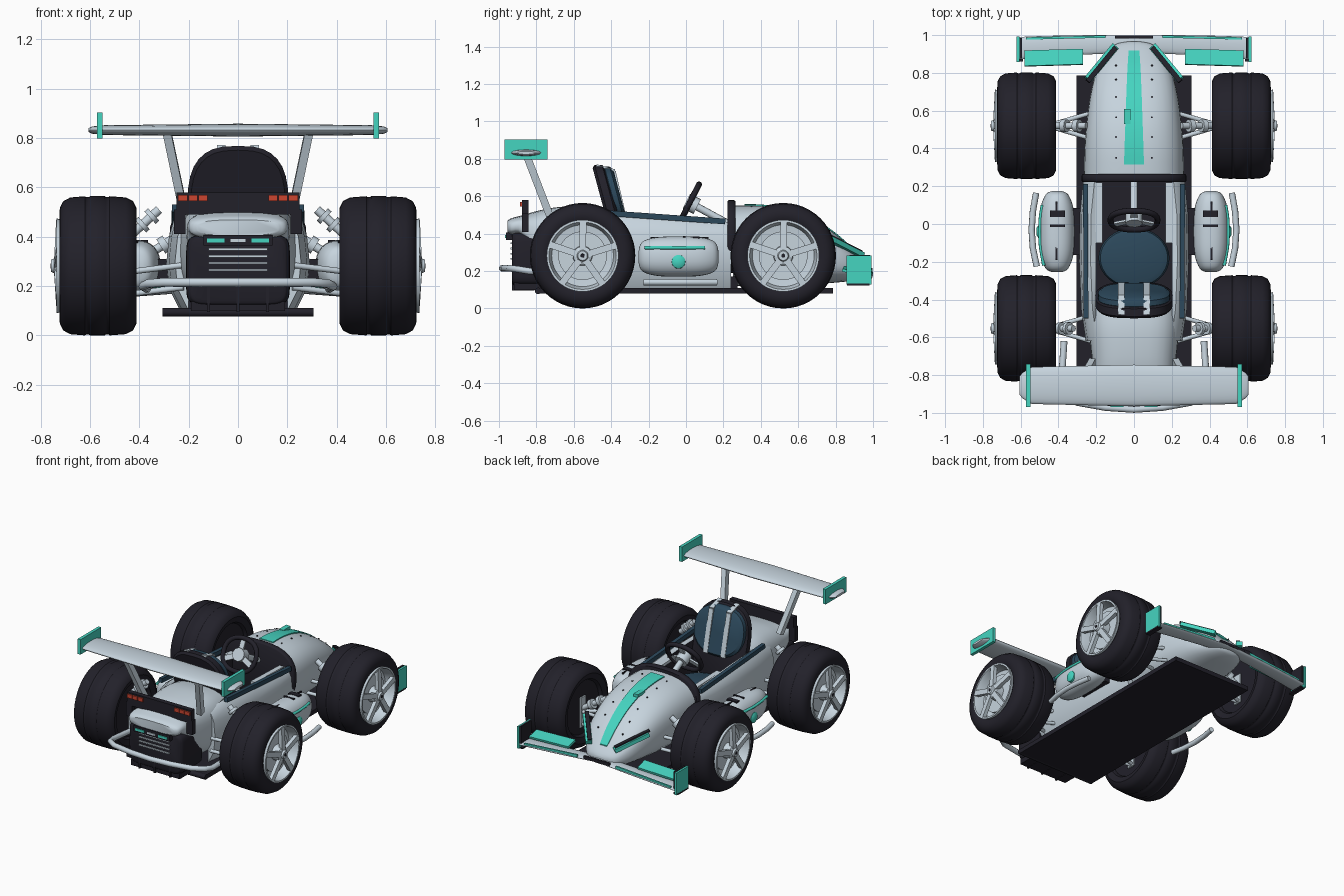
import bpy, bmesh, math
from mathutils import Vector as V

cube = bpy.data.objects.get("Cube")
if cube:
    bpy.data.objects.remove(cube)


def material(name, rgb):
    m = bpy.data.materials.new(name)
    m.use_nodes = True
    m.diffuse_color = (*rgb, 1)
    m.node_tree.nodes["Principled BSDF"].inputs["Base Color"].default_value = (*rgb, 1)
    return m


GREY = material("silver grey", (0.57, 0.66, 0.73))
BLACK = material("rubber black", (0.016, 0.015, 0.023))
TEAL = material("teal", (0.06, 0.66, 0.53))
BLUE = material("dark blue", (0.025, 0.065, 0.105))
RED = material("lamp red", (0.6, 0.06, 0.03))


def finish(name, bm, mat, mirror=False, angle=40):
    bmesh.ops.recalc_face_normals(bm, faces=bm.faces)
    me = bpy.data.meshes.new(name)
    bm.to_mesh(me)
    bm.free()
    ob = bpy.data.objects.new(name, me)
    bpy.context.collection.objects.link(ob)
    me.materials.append(mat)
    bpy.ops.object.select_all(action='DESELECT')
    ob.select_set(True)
    bpy.context.view_layer.objects.active = ob
    bpy.ops.object.shade_smooth_by_angle(angle=math.radians(angle))
    if mirror:
        ob.modifiers.new("Mirror", 'MIRROR')
    return ob


def skin(name, rings, mat, mirror=False, caps=True):
    """Join matching rings of points into one closed surface."""
    bm = bmesh.new()
    rows = [[bm.verts.new(p) for p in r] for r in rings]
    n = len(rows[0])
    for a, b in zip(rows, rows[1:]):
        for i in range(n):
            bm.faces.new((a[i], a[(i + 1) % n], b[(i + 1) % n], b[i]))
    if caps:
        bm.faces.new(rows[0])
        bm.faces.new(rows[-1])
    else:
        bmesh.ops.remove_doubles(bm, verts=bm.verts, dist=1e-5)
    return finish(name, bm, mat, mirror)


def oval(w, h, n=2.0, count=32):
    pts = []
    for i in range(count):
        c, s = math.cos(math.tau * i / count), math.sin(math.tau * i / count)
        pts.append((w * math.copysign(abs(c) ** (2 / n), c), h * math.copysign(abs(s) ** (2 / n), s)))
    return pts


def sample(keys, t):
    """Smooth value along a list of tuples, t from 0 to 1."""
    f = min(t, 0.9999) * (len(keys) - 1)
    i = int(f)
    f -= i
    k = [keys[max(0, min(len(keys) - 1, i + j))] for j in (-1, 0, 1, 2)]
    return [0.5 * (2 * b + (c - a) * f + (2 * a - 5 * b + 4 * c - d) * f * f
                   + (3 * b - a - 3 * c + d) * f ** 3) for a, b, c, d in zip(*k)]


def shell(name, keys, mat, n=2.6, xc=0, mirror=False, steps=24):
    """Rounded body along y; keys are (y, half width, bottom, top)."""
    rings = []
    for i in range(steps + 1):
        y, w, lo, hi = sample(keys, i / steps)
        rings.append([(xc + a, y, (lo + hi) / 2 + b) for a, b in oval(w, (hi - lo) / 2, n)])
    return skin(name, rings, mat, mirror)


def lathe(name, profile, y, z, mat, caps=True, count=48):
    rings = [[(x, y + a, z + b) for a, b in oval(r, r, 2, count)] for x, r in profile]
    return skin(name, rings, mat, True, caps)


def bar(name, p, q, w, t, mat, mirror=False, up=(0, 0, 1)):
    """Flat bar from p to q, w wide and t thick along up."""
    p, q = V(p), V(q)
    side = (q - p).cross(V(up)).normalized()
    top = side.cross(q - p).normalized()
    ring = [side * w / 2 * a + top * t / 2 * b for a, b in ((1, 1), (-1, 1), (-1, -1), (1, -1))]
    return skin(name, [[e + r for r in ring] for e in (p, q)], mat, mirror)


def box(name, c, size, mat, mirror=False):
    x, y, z = c
    h = size[1] / 2
    return bar(name, (x, y - h, z), (x, y + h, z), size[0], size[2], mat, mirror)


def tube(name, pts, r, mat, mirror=False, closed=False):
    pts = [V(p) for p in pts]
    rings = []
    for i, p in enumerate(pts):
        a = pts[i - 1] if i or closed else p
        b = pts[(i + 1) % len(pts)] if closed or i < len(pts) - 1 else p
        d = (b - a).normalized()
        u = d.cross(V((0.13, 0.21, 0.97))).normalized()
        rings.append([p + u * c + d.cross(u) * s for c, s in oval(r, r, 2, 10)])
    if closed:
        rings.append(rings[0])
    return skin(name, rings, mat, mirror, not closed)


# Wheels
R = 0.282
tyre = [(.45, .18), (.425, .195), (.412, .235), (.425, .262), (.455, .277), (.52, R), (.525, .278), (.535, .278),
        (.54, R), (.6, R), (.605, .278), (.615, .278), (.62, R), (.68, .277), (.708, .262), (.722, .235),
        (.724, .205), (.715, .187), (.45, .18)]
rim = [(.5, .15), (.5, .188), (.72, .188), (.735, .192), (.735, .18), (.71, .172), (.67, .165), (.655, .06)]
for end, wy in (("front", .52), ("rear", -.553)):
    lathe(end + "_tyre", tyre, wy, R, BLACK, False)
    lathe(end + "_rim", rim, wy, R, GREY)
    lathe(end + "_wheel_inner", [(.445, .185), (.47, .18), (.495, .14)], wy, R, BLACK)
    lathe(end + "_brake_disc", [(.64, .13), (.685, .13), (.685, .08)], wy, R, GREY)
    lathe(end + "_hub", [(.64, .055), (.735, .05), (.745, .03), (.757, .025)], wy, R, GREY)
    lathe(end + "_hub_nut", [(.75, .012), (.76, .01)], wy, R, BLACK)
    for k in range(5):
        a = math.tau * k / 5 + .3
        d = V((0, math.cos(a), math.sin(a)))
        c = V((.724, wy, R))
        bar(f"{end}_spoke_{k + 1}", c + d * .03 + V((.008, 0, 0)), c + d * .185, .036, .026, GREY, True, (1, 0, 0))
    # Suspension arms and dampers
    for z in (.165, .255):
        for dy in (-.07, .07):
            tube(f"{end}_arm", [(.22, wy + dy, z + .03), (.46, wy, z)], .012, GREY, True)
    bar(end + "_upright", (.45, wy, .15), (.45, wy, .36), .06, .03, GREY, True, (1, 0, 0))
    top, low = (V((.32, wy, .51)), V((.43, wy, .41))) if wy < 0 else (V((.25, wy, .4)), V((.44, wy, .28)))
    tube(end + "_damper", [top, low], .018, GREY, True)
    for k in range(2):
        p = top.lerp(low, .2 + .35 * k)
        tube(f"{end}_spring_collar_{k + 1}", [p, p + (low - top) * .13], .034, GREY, True)

# Floor and diffuser
box("floor", (0, 0, .094), (.61, 1.57, .03), BLACK)
tube("floor_rear_edge", [(-.305, -.79, .094), (.305, -.79, .094)], .018, BLACK)
box("diffuser", (0, -.845, .118), (.38, .15, .04), BLACK)
for x in (-.12, 0, .12):
    box("diffuser_fin", (x, -.87, .15), (.012, .12, .11), BLACK)

# Nose, with stripe and rivets laid on its surface
nose = [(.25, .265, .12, .55), (.4, .262, .12, .55), (.55, .25, .12, .525), (.7, .228, .13, .465),
        (.82, .195, .14, .382), (.9, .15, .15, .305), (.95, .1, .165, .25), (.965, .04, .18, .225)]
shell("nose", nose, GREY)


def on_nose(t, x, lift):
    y, w, lo, hi = sample(nose, t)
    h = (hi - lo) / 2
    return V((x, y, lo + h + h * max(0, 1 - abs(x / w) ** 2.6) ** (1 / 2.6) + lift))


rings = []
for i in range(19):
    t = .07 + .69 * i / 18
    w = .053 - .025 * i / 18
    rings.append([on_nose(t, x, l) for x, l in ((-w, -.01), (-w, .006), (0, .006), (w, .006), (w, -.01))])
skin("nose_stripe", rings, TEAL)
for k in range(6):
    p = on_nose(.1 + .1 * k, .095, 0)
    tube("nose_rivet", [p - V((0, 0, .01)), p + V((0, 0, .004))], .005, BLACK, True)
box("nose_cap", (-.035, .57, .528), (.035, .08, .02), TEAL)
bar("canard", (.1, .94, .285), (.245, .765, .375), .042, .026, TEAL, True)
bar("canard_top", (.097, .935, .303), (.245, .755, .395), .026, .012, BLACK, True)

# Cockpit tub
wall = []
for y, w, top in ((-.62, .255, .47), (-.45, .28, .5), (-.2, .29, .49), (.05, .287, .47), (.24, .268, .46)):
    wall.append([(x, y, z) for x, z in ((.2, .11), (w - .05, .11), (w - .01, .19), (w, .3), (w - .01, .4),
                                        (w - .03, top - .02), (w - .06, top), (.2, top - .01))])
side = skin("cockpit_side", wall, GREY, True)
side.data.materials.append(BLACK)
for f in side.data.polygons:
    if f.normal.x < -.8:
        f.material_index = 1
bar("cockpit_trim", (.255, -.5, .515), (.256, .21, .465), .026, .03, BLUE, True)
bar("cockpit_rail", (.185, -.1, .46), (.185, .22, .45), .035, .02, GREY, True)
box("cockpit_floor", (0, -.1, .14), (.42, .75, .06), BLACK)
shell("dash_hoop", [(.222, .27, .2, .572), (.23, .278, .19, .58), (.255, .278, .19, .58), (.265, .27, .2, .572)],
      BLACK, steps=6)

# Steering wheel
hub, lean = V((0, .02, .565)), V((0, .45, .89))
tube("steering_wheel", [hub + V((a, 0, 0)) + lean * b for a, b in oval(.125, .11, 2.3, 28)], .016, BLACK, closed=True)
for a in (-.5, math.pi + .5, math.pi / 2):
    bar("steering_spoke", hub, hub + V((.115 * math.cos(a), 0, 0)) + lean * .1 * math.sin(a), .035, .012, GREY,
        up=(0, .89, -.45))
tube("steering_hub", [hub - V((0, .018, -.009)), hub + V((0, .04, -.02))], .045, GREY)
tube("steering_column", [hub, (0, .25, .44)], .02, GREY)


# Seat
def seat_layer(name, w, zc, h, front, back, mat, n=2.8):
    rings = []
    for d, k in ((front, .9), (front - .015, 1), (back + .015, 1), (back, .93)):
        rings.append([(a, -.36 - (zc + b - .42) * .27 + d, zc + b) for a, b in oval(w * k, h * k, n)])
    skin(name, rings, mat)


seat_layer("seat_shell", .205, .52, .248, .02, -.05, BLACK)
seat_layer("seat_back_pad", .19, .6, .158, .058, .0, BLUE, 2.4)
skin("seat_cushion", [[(a, -.18 + b, z) for a, b in oval(.188 * k, .16 * k)]
                      for z, k in ((.17, 1), (.28, 1), (.305, .95), (.315, .8))], BLUE)
bar("seat_belt", (.068, -.315, .45), (.068, -.382, .735), .034, .012, GREY, True, (0, 1, .27))
bar("seat_belt_top", (.068, -.38, .738), (.068, -.48, .765), .034, .012, GREY, True)

# Rear bodywork
shell("rear_body", [(-.42, .235, .14, .53), (-.55, .238, .14, .548), (-.7, .225, .15, .54), (-.8, .21, .25, .52),
                    (-.88, .205, .38, .497), (-.935, .195, .39, .482), (-.955, .165, .405, .468)], GREY, 3)
shell("engine_block", [(-.7, .21, .12, .41), (-.88, .21, .12, .41), (-.92, .2, .125, .405), (-.93, .185, .14, .395)],
      BLACK, 7)
for k in range(4):
    box("engine_slat", (0, -.932, .265 + .028 * k), (.24, .012, .009), GREY)
box("rear_plate", (0, -.945, .386), (.28, .035, .042), BLACK)
box("plate_accent", (.09, -.964, .384), (.07, .008, .016), TEAL, True)
box("plate_light", (0, -.964, .384), (.06, .008, .012), GREY)
box("rear_light_panel", (0, -.86, .535), (.5, .035, .09), BLACK)
box("light_panel_tab", (.236, -.86, .46), (.045, .035, .1), BLACK, True)
for k in range(3):
    box(f"tail_light_{k + 1}", (.142 + .041 * k, -.88, .557), (.037, .014, .026), RED, True)
tube("rear_bumper", [(.37, -.62, .19), (.385, -.84, .2), (.365, -.9, .21), (.3, -.945, .215), (.15, -.972, .215),
                     (-.001, -.982, .215)], .018, GREY, True)

# Rear wing
wing = []
for x, c, h in ((-.605, .05, .008), (-.59, .068, .015), (-.54, .098, .02), (0, .11, .026), (.54, .098, .02),
                (.59, .068, .015), (.605, .05, .008)):
    wing.append([(x, -.855 + a, .832 + b) for a, b in oval(c, h, 2, 24)])
skin("rear_wing", wing, GREY)
box("rear_wing_end_plate", (.56, -.855, .85), (.022, .23, .105), TEAL, True)
bar("rear_wing_strut", (.22, -.73, .5), (.288, -.855, .825), .04, .034, GREY, True, (1, 0, 0))

# Front wing
blade = []
for i in range(25):
    x = -.61 + 1.22 * i / 24
    u = abs(x) / .61
    yc, c, z = .952 - .022 * u * u, .045 + .015 * u, .2 - .045 * u
    blade.append([(x, yc + a, z + b) for a, b in oval(c, .012, 2, 16)])
skin("front_wing", blade, GREY)
bar("front_wing_edge", (.15, .992, .2), (.57, .982, .165), .012, .018, TEAL, True)
bar("front_wing_centre_edge", (-.1, .99, .205), (.1, .99, .205), .015, .02, BLACK)
bar("front_wing_flap", (.27, .885, .21), (.58, .876, .195), .084, .016, TEAL, True, (0, .25, 1))
box("front_end_plate", (.614, .925, .205), (.014, .135, .155), TEAL, True)
box("front_end_plate_trim", (.6, .93, .225), (.013, .11, .122), BLACK, True)
box("front_end_plate_foot", (.605, .92, .129), (.035, .12, .01), BLACK, True)

# Side pods and side bars
shell("side_pod", [(-.255, .025, .25, .3), (-.235, .06, .2, .355), (-.16, .088, .175, .38), (-.04, .095, .17, .385),
                   (.08, .088, .175, .38), (.155, .06, .2, .355), (.175, .025, .25, .3)], GREY, 2.3, .408, True)
box("pod_bracket", (.3, -.04, .27), (.1, .25, .08), BLACK, True)
tube("pod_stripe", [(.478, -.22, .325), (.495, -.12, .325), (.5, -.04, .325), (.495, .04, .325), (.485, .1, .325)],
     .009, TEAL, True)
lathe("pod_badge", [(.48, .038), (.505, .036), (.515, .02)], -.04, .25, TEAL)
box("pod_vent", (.405, .055, .38), (.08, .035, .012), BLACK, True)
box("pod_latch", (.405, -.01, .382), (.08, .014, .01), BLACK, True)
bar("pod_seam", (.41, -.19, .377), (.41, .12, .377), .009, .012, BLACK, True)
tube("side_bar", [(.515, -.225, .14), (.535, -.13, .14), (.542, -.03, .14), (.535, .07, .14), (.518, .165, .14)],
     .017, GREY, True)
